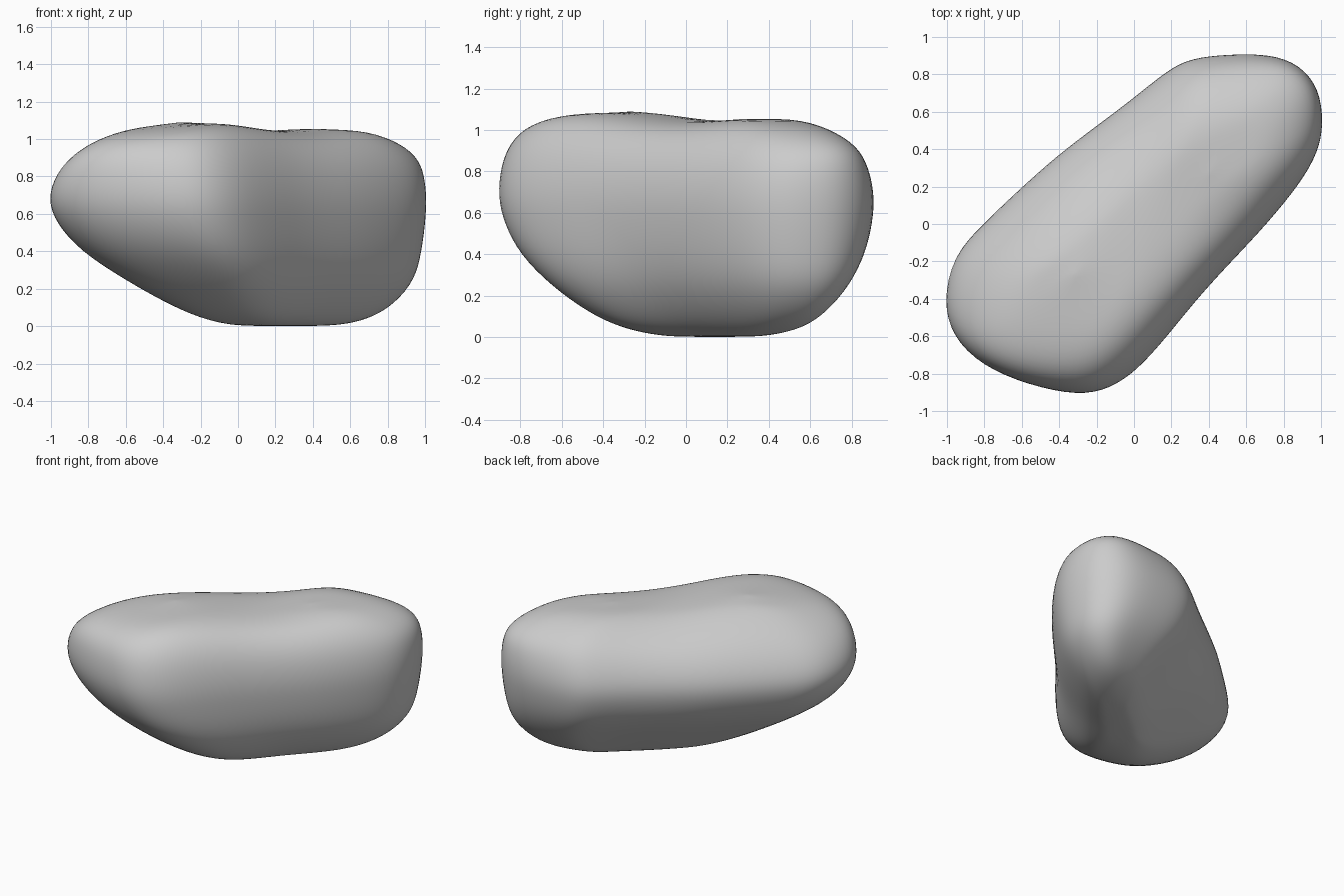
import bpy, bmesh, math

if "Cube" in bpy.data.objects:
    bpy.data.objects.remove(bpy.data.objects["Cube"])

# Plan outline of the boulder at its widest level
OUTLINE = [(1, .53), (.975, .72), (.87, .845), (.72, .9), (.5, .9), (.3, .88), (.18, .82),
           (0, .67), (-.2, .52), (-.4, .37), (-.6, .19), (-.8, 0), (-.95, -.16), (-1, -.4),
           (-.95, -.58), (-.8, -.73), (-.55, -.84), (-.28, -.9), (-.12, -.865), (.02, -.77),
           (.17, -.6), (.34, -.385), (.525, -.185), (.7, 0), (.88, .22), (.97, .38)]

# Horizontal slices: z, x range, y range, width factor across the long axis
SLICES = [(0.0, .06, .44, -.03, .31, .62), (.01, -.06, .58, -.15, .43, .62),
          (.045, -.2, .71, -.31, .57, .68), (.12, -.37, .83, -.47, .68, .76),
          (.25, -.6, .94, -.65, .79, .88), (.4, -.83, .975, -.8, .86, .97),
          (.55, -.96, .995, -.875, .893, 1), (.68, -1.005, 1.003, -.905, .903, 1),
          (.82, -.96, .99, -.89, .88, .93), (.93, -.87, .945, -.845, .83, .82),
          (1.01, -.73, .83, -.75, .7, .69), (1.045, -.56, .66, -.58, .54, .59),
          (1.058, -.3, .4, -.3, .3, .57)]
R = math.sqrt(.5)


def top_lift(x, y, z):
    """Hump, saddle and slight twist of the upper surface."""
    u, v = (x + y) * R, (x - y) * R
    w = min(1, max(0, (z - .75) / .28))
    hump = .052 * math.exp(-((u + .42) / .4) ** 2) + .032 * math.exp(-((u - .68) / .25) ** 2)
    return w * (hump - .018 - .04 * u * v)


def ring(bm, z, x0, x1, y0, y1, k):
    """Outline narrowed across its long axis, then fitted to the slice extents."""
    pts = []
    for x, y in OUTLINE:
        u, v = (x + y) * R, (x - y) * R * k
        pts.append(((u + v) * R, (u - v) * R))
    xs, ys = [p[0] for p in pts], [p[1] for p in pts]
    verts = []
    for px, py in pts:
        x = x0 + (px - min(xs)) / (max(xs) - min(xs)) * (x1 - x0)
        y = y0 + (py - min(ys)) / (max(ys) - min(ys)) * (y1 - y0)
        # slight enlargement makes up for the shrinking of the smoothing
        verts.append(bm.verts.new(((x - .0075) * 1.023, (y - .005) * 1.017,
                                   z + top_lift(x, y, z))))
    return verts


# Boulder body: lofted slices, closed at both ends
bm = bmesh.new()
rings = [ring(bm, *s) for s in SLICES]
n = len(OUTLINE)
for a, b in zip(rings, rings[1:]):
    for i in range(n):
        j = (i + 1) % n
        bm.faces.new((a[i], a[j], b[j], b[i]))
bm.faces.new(rings[0][::-1])

# Top: strips straight across the long axis keep the saddle in the surface
top = rings[-1]
rim = sorted(range(n), key=lambda i: top[i].co.x + top[i].co.y)
side_a, side_b = [], []
i = j = rim[0]
for _ in range(n // 2 - 1):
    p, q = (i + 1) % n, (j - 1) % n
    if i == j:
        bm.faces.new((top[i], top[p], top[q]))
    else:
        bm.faces.new((top[i], top[p], top[q], top[j]))
    i, j = p, q
bm.faces.new((top[i], top[(i + 1) % n], top[j]))
bmesh.ops.recalc_face_normals(bm, faces=bm.faces)
for f in bm.faces:
    f.smooth = True

mesh = bpy.data.meshes.new("boulder")
bm.to_mesh(mesh)
bm.free()
boulder = bpy.data.objects.new("boulder", mesh)
bpy.context.collection.objects.link(boulder)

# Smooth, water-worn surface
sub = boulder.modifiers.new("smooth_surface", 'SUBSURF')
sub.levels = sub.render_levels = 2
